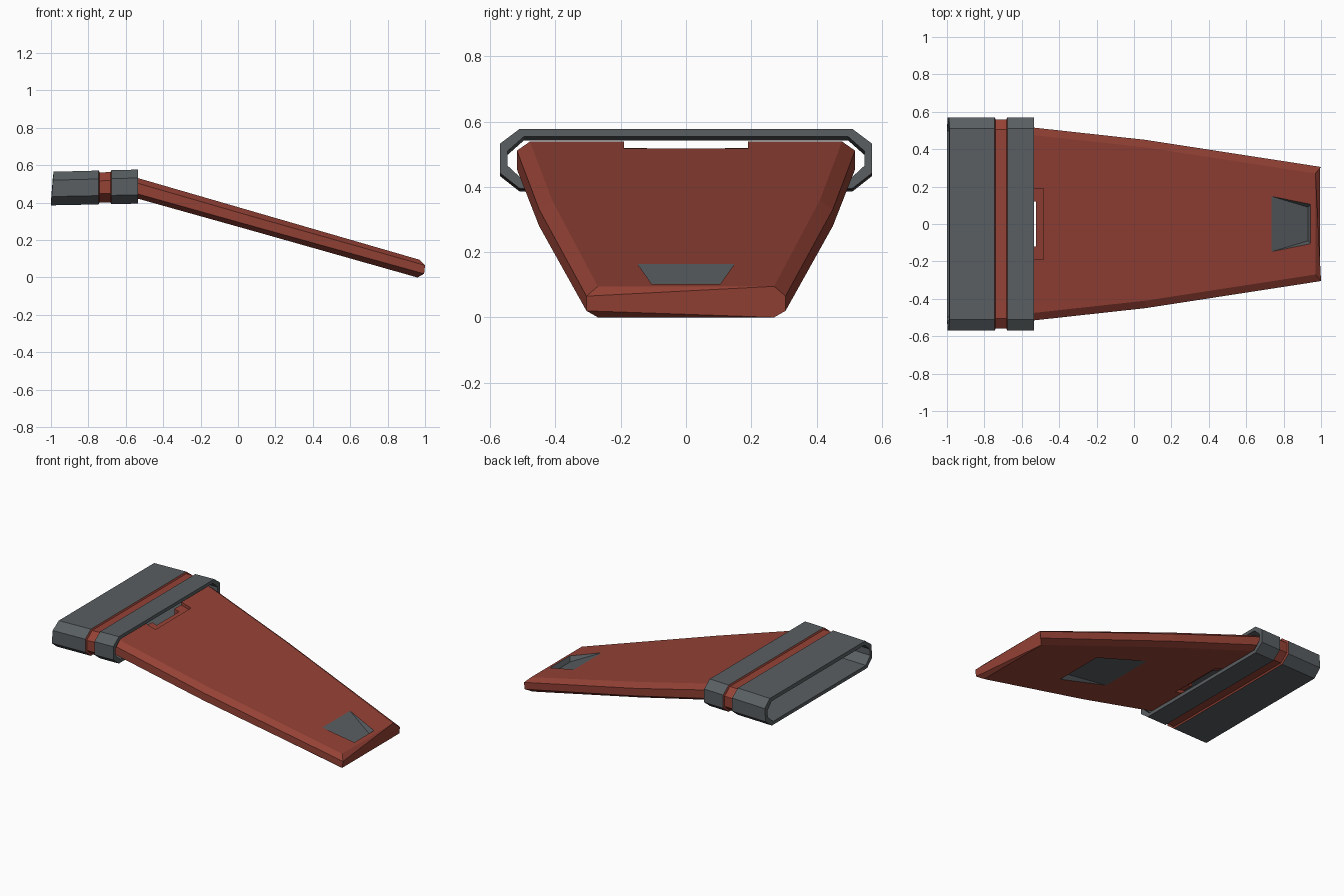
import bpy, bmesh

cube = bpy.data.objects.get("Cube")
if cube:
    bpy.data.objects.remove(cube, do_unlink=True)


def material(name, rgb):
    mat = bpy.data.materials.new(name)
    mat.use_nodes = True
    color = (*rgb, 1)
    mat.diffuse_color = color
    mat.node_tree.nodes["Principled BSDF"].inputs["Base Color"].default_value = color
    return mat


RED, GRAY = 0, 1
MATERIALS = [material("brick red", (0.30, 0.054, 0.036)),
             material("slate gray", (0.10, 0.113, 0.121))]


def finish(name, bm):
    bmesh.ops.recalc_face_normals(bm, faces=bm.faces)
    mesh = bpy.data.meshes.new(name)
    bm.to_mesh(mesh)
    bm.free()
    for mat in MATERIALS:
        mesh.materials.append(mat)
    obj = bpy.data.objects.new(name, mesh)
    bpy.context.collection.objects.link(obj)
    return obj


def loft(name, rings, colors, closed=False):
    """Skin a list of point rings; one colour per span."""
    bm = bmesh.new()
    loops = [[bm.verts.new(p) for p in ring] for ring in rings]
    n = len(loops[0])
    for i, color in enumerate(colors):
        a, b = loops[i], loops[(i + 1) % len(loops)]
        for j in range(n):
            k = (j + 1) % n
            bm.faces.new((a[j], a[k], b[k], b[j])).material_index = color
    if not closed:
        bm.faces.new(loops[0]).material_index = colors[0]
        bm.faces.new(loops[-1]).material_index = colors[-1]
    return finish(name, bm)


def mirrored(half):
    """Complete a half outline with its reflection across y = 0."""
    return half + [(x, -y, z) for x, y, z in reversed(half)]


# Hollow sleeve: outer skin with a red groove, then back along the inside
def sleeve_ring(x, t):
    top = 0.577 + 0.025 * (x + 0.535) - t
    low = 0.395 + 0.02 * (x + 0.535) + t
    half = [(0.51 - 0.6 * t, top), (0.57 - t, top - 0.045),
            (0.57 - t, low + 0.047), (0.51 - 0.6 * t, low)]
    lean = 0.08 if x == -1 else 0
    return mirrored([(x + lean * (z - low), y, z) for y, z in half])


stations = [(-1, 0), (-0.745, 0), (-0.74, 0.01), (-0.682, 0.01),
            (-0.677, 0), (-0.535, 0), (-0.535, 0.023), (-1, 0.023)]
loft("root_sleeve", [sleeve_ring(x, t) for x, t in stations],
     [GRAY, RED, RED, RED, GRAY, GRAY, GRAY, GRAY], closed=True)


# Sloping wing panel with chamfered edges and tip
def wing_top(x):
    return 0.53 - 0.29 * (x + 0.53)


def wing_low(x):
    return 0.42 - 0.28 * (x + 0.53)


def wing_ring(x, w):
    top, low = wing_top(x), wing_low(x)
    return mirrored([(x, w - 0.04, top), (x, w, top - 0.028),
                     (x, w, low + 0.025), (x, w - 0.04, low)])


tip = mirrored([(0.97, 0.27, 0.095), (1, 0.305, 0.065),
                (0.995, 0.305, 0.02), (0.96, 0.27, 0)])
wing = loft("wing_panel", [wing_ring(-0.56, 0.518), wing_ring(0.06, 0.45), tip],
            [RED, RED])


# Recesses, each cut with a convex block following the wing slope
def cut(surface, corners, color):
    """Corners are (x, half width, height above the surface)."""
    bm = bmesh.new()
    for x, y, h in corners:
        for side in (-y, y):
            bm.verts.new((x, side, surface(x) + h))
    bmesh.ops.convex_hull(bm, input=bm.verts)
    for face in bm.faces:
        face.material_index = color
    cutter = finish("cutter", bm)
    cutter.hide_render = True
    mod = wing.modifiers.new("cut", "BOOLEAN")
    mod.operation = "DIFFERENCE"
    mod.solver = "EXACT"
    mod.object = cutter
    bpy.context.view_layer.objects.active = wing
    bpy.ops.object.modifier_apply(modifier=mod.name)
    bpy.data.objects.remove(cutter, do_unlink=True)


def block(x0, x1, y, h0, h1):
    return [(x, y, h) for x in (x0, x1) for h in (h0, h1)]


def hatch(x0, y0, x1, y1, depth, up):
    """Wedge recess, flush at x0 and deepest near x1."""
    return [(x0, y0, 0), (x1, y1, 0), (x0, y0, 0.03 * up), (x1, y1, 0.03 * up),
            (x1 - 0.015, y1 - 0.015, -depth * up)]


# Shallow root notch on both faces, with a through slot at the sleeve
cut(wing_top, block(-0.6, -0.485, 0.19, -0.02, 0.05), RED)
cut(wing_low, block(-0.6, -0.485, 0.19, -0.05, 0.02), RED)
cut(wing_top, block(-0.6, -0.525, 0.12, -0.3, 0.1), RED)
# Tip hatch above, larger hatch below
cut(wing_top, hatch(0.735, 0.148, 0.945, 0.105, 0.035, 1), GRAY)
cut(wing_low, hatch(0.06, 0.19, 0.44, 0.17, 0.035, -1), GRAY)
